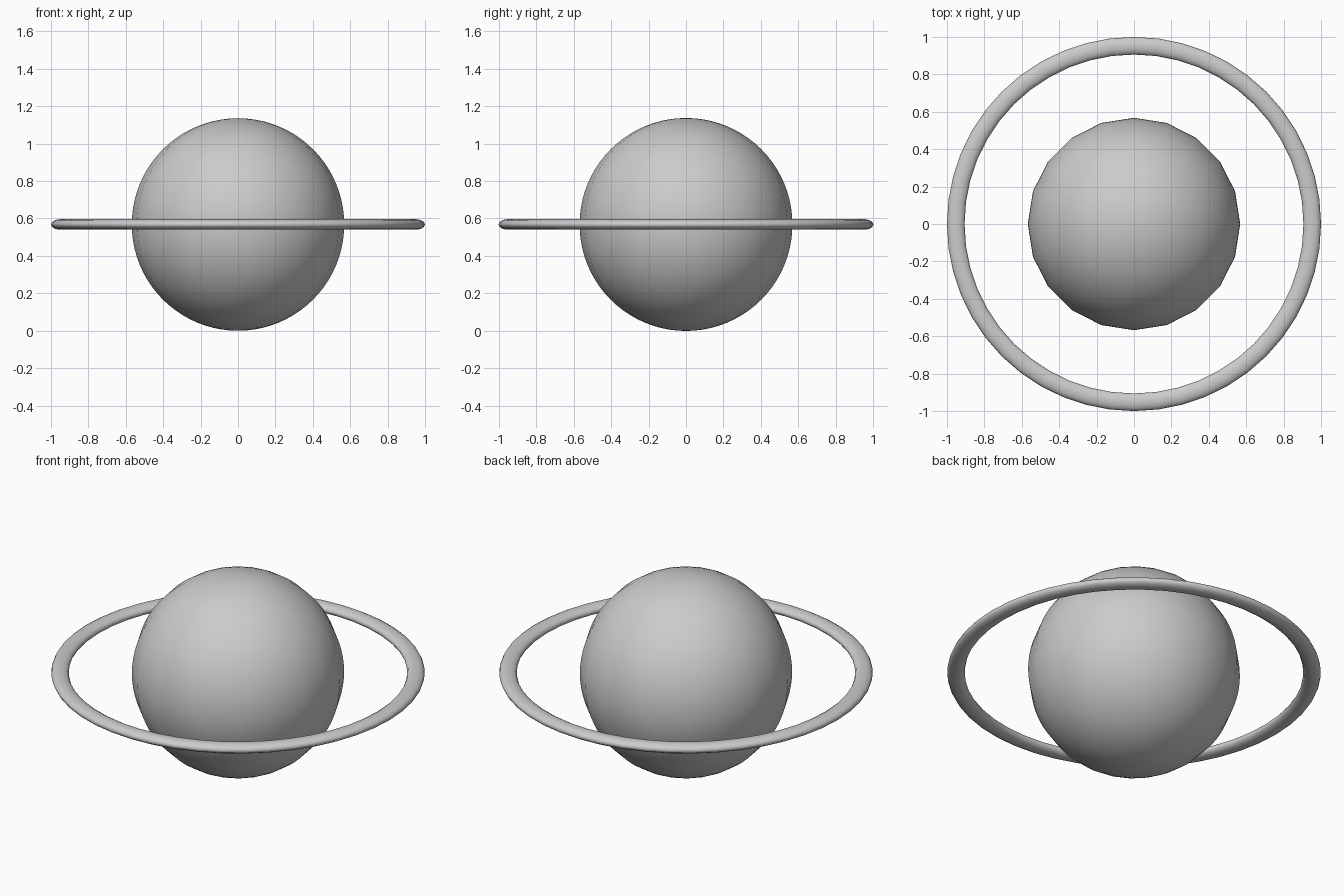
import bpy
import bmesh
import math

cube = bpy.data.objects.get("Cube")
if cube:
    bpy.data.objects.remove(cube, do_unlink=True)

RADIUS = 0.568          # globe radius, also the height of its centre
RING_RADIUS = 0.953     # middle of the ring tube
TUBE = 0.047            # half width of the ring tube
TUBE_HEIGHT = 0.028     # half height of the ring tube

grey = bpy.data.materials.new("plain_grey")
grey.use_nodes = True
colour = (0.6, 0.6, 0.6, 1)
grey.diffuse_color = colour
grey.node_tree.nodes["Principled BSDF"].inputs["Base Color"].default_value = colour


def finish(name):
    obj = bpy.context.object
    obj.name = name
    obj.data.materials.append(grey)
    bpy.ops.object.shade_smooth()
    return obj


# Globe
bpy.ops.mesh.primitive_uv_sphere_add(
    segments=20, ring_count=40, radius=RADIUS, location=(0, 0, RADIUS))
finish("planet_globe")

# Flattened ring around the equator
bpy.ops.mesh.primitive_torus_add(
    major_segments=48, minor_segments=12,
    major_radius=RING_RADIUS, minor_radius=TUBE, location=(0, 0, RADIUS))
ring = finish("planet_ring")
ring.scale.z = TUBE_HEIGHT / TUBE
